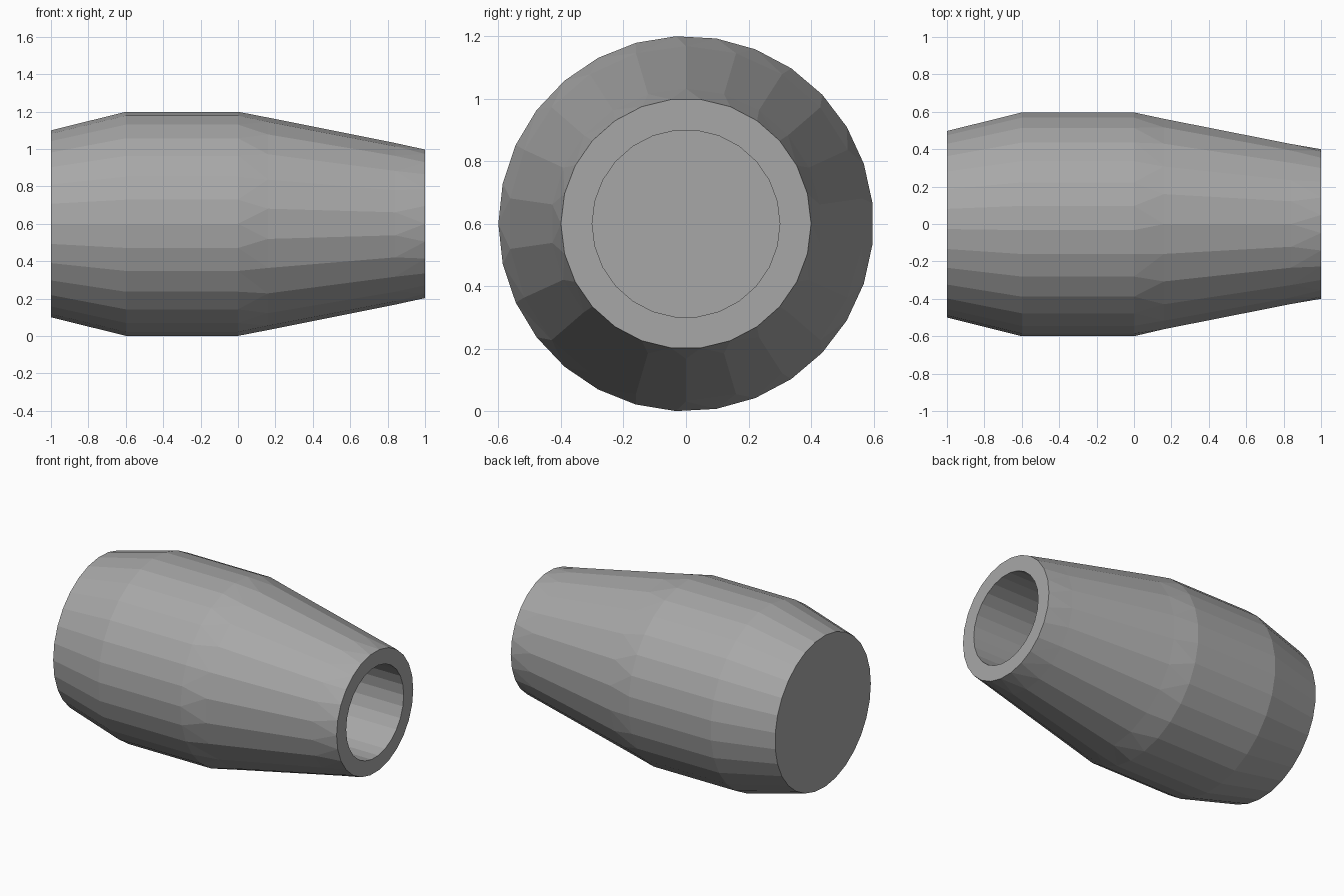
import bpy, bmesh, math

if "Cube" in bpy.data.objects:
    bpy.data.objects.remove(bpy.data.objects["Cube"])

CENTRE_Z = 0.6

# closed outline swept around the x axis: (x, radius, sides, start as fraction of a side)
RINGS = [
    (-1.0, 0.50, 29, 0.0),   # closed rear end
    (-0.6, 0.60, 29, 0.0),   # widest band
    (0.0, 0.60, 29, 0.0),
    (0.16, 0.568, 22, 0.5),  # long taper, facets staggered
    (0.84, 0.432, 22, 0.5),
    (1.0, 0.40, 26, 0.0),    # open mouth rim
    (1.0, 0.30, 26, 0.0),    # bore
    (0.0, 0.30, 26, 0.0),    # bore floor
]


def add_ring(bm, x, r, n, shift):
    verts = []
    for i in range(n):
        a = 2 * math.pi * (i + shift) / n
        verts.append(bm.verts.new((x, -r * math.cos(a), CENTRE_Z + r * math.sin(a))))
    return verts


def bridge(bm, a, b, sa, sb):
    """Join two rings; quads when they match, triangles otherwise."""
    na, nb = len(a), len(b)
    if na == nb and sa == sb:
        for i in range(na):
            j = (i + 1) % na
            bm.faces.new((a[i], a[j], b[j], b[i]))
        return
    i = j = 0
    while i < na or j < nb:
        if j == nb or (i < na and (i + 1 + sa) / na <= (j + 1 + sb) / nb):
            bm.faces.new((a[i % na], a[(i + 1) % na], b[j % nb]))
            i += 1
        else:
            bm.faces.new((a[i % na], b[(j + 1) % nb], b[j % nb]))
            j += 1


bm = bmesh.new()
loops = [add_ring(bm, *ring) for ring in RINGS]
for k in range(len(loops) - 1):
    bridge(bm, loops[k], loops[k + 1], RINGS[k][3], RINGS[k + 1][3])
bm.faces.new(loops[0])
bm.faces.new(loops[-1])
bmesh.ops.recalc_face_normals(bm, faces=bm.faces)

# tapered body with a blind bore in the narrow end
mesh = bpy.data.meshes.new("tapered_body")
bm.to_mesh(mesh)
bm.free()
body = bpy.data.objects.new("tapered_body", mesh)
bpy.context.collection.objects.link(body)

# dark grey finish
grey = bpy.data.materials.new("dark_grey")
grey.diffuse_color = (0.39, 0.39, 0.39, 1.0)
grey.use_nodes = True
grey.node_tree.nodes["Principled BSDF"].inputs["Base Color"].default_value = grey.diffuse_color
mesh.materials.append(grey)
